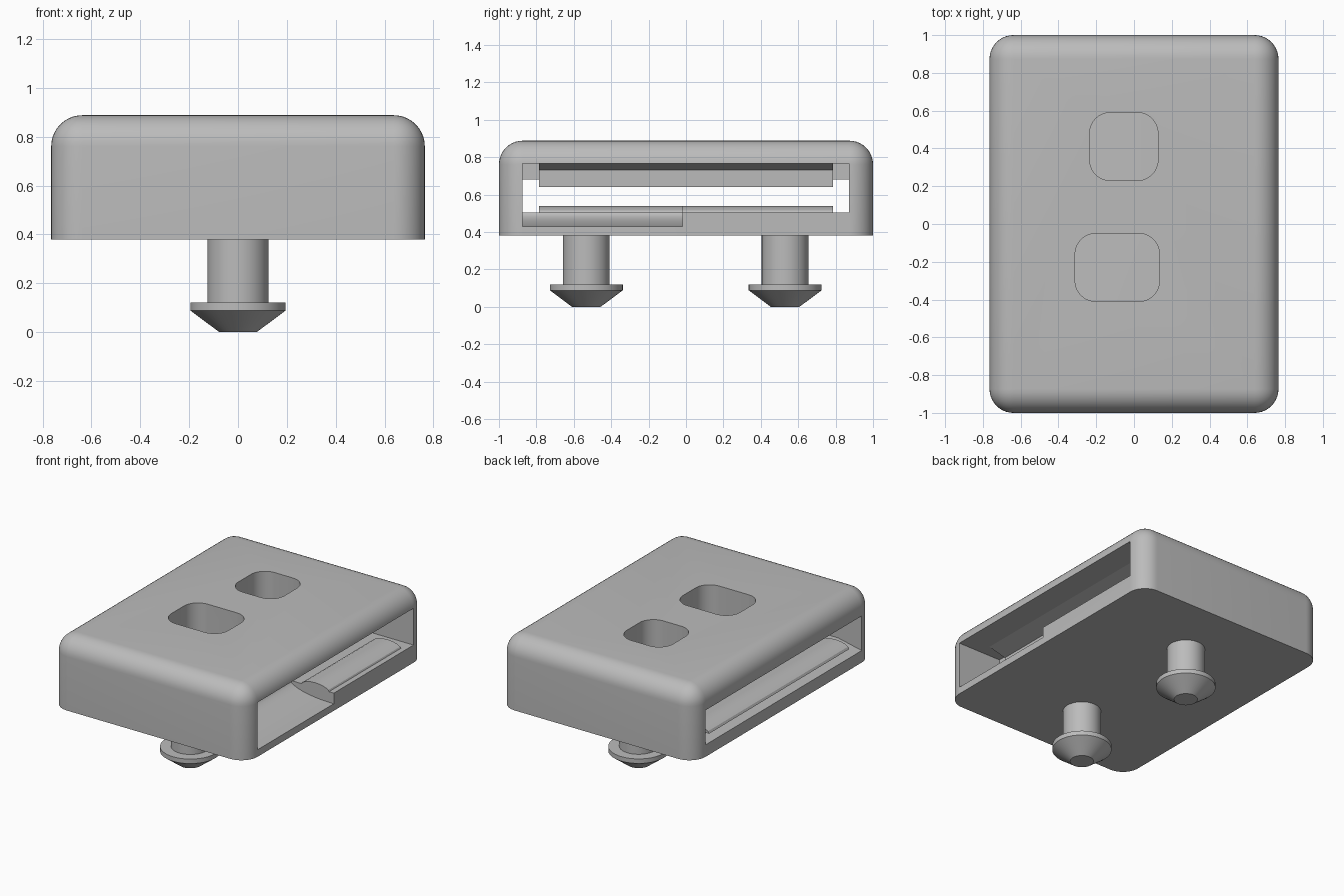
import bpy, bmesh, math
from mathutils import Vector

cube = bpy.data.objects.get("Cube")
if cube:
    bpy.data.objects.remove(cube, do_unlink=True)

grey = bpy.data.materials.new("grey_plastic")
grey.use_nodes = True
GREY = (0.5, 0.5, 0.5, 1)
grey.diffuse_color = GREY
grey.node_tree.nodes["Principled BSDF"].inputs["Base Color"].default_value = GREY


def add_object(name, bm):
    bmesh.ops.recalc_face_normals(bm, faces=bm.faces)
    mesh = bpy.data.meshes.new(name)
    bm.to_mesh(mesh)
    bm.free()
    mesh.materials.append(grey)
    obj = bpy.data.objects.new(name, mesh)
    bpy.context.collection.objects.link(obj)
    return obj


def smooth(obj):
    bpy.ops.object.select_all(action='DESELECT')
    obj.select_set(True)
    bpy.context.view_layer.objects.active = obj
    bpy.ops.object.shade_smooth_by_angle(angle=math.radians(30))


def prism(name, points, direction):
    """Extrude a closed outline along a direction."""
    bm = bmesh.new()
    face = bm.faces.new([bm.verts.new(p) for p in points])
    moved = bmesh.ops.extrude_face_region(bm, geom=[face])["geom"]
    verts = [g for g in moved if isinstance(g, bmesh.types.BMVert)]
    bmesh.ops.translate(bm, verts=verts, vec=Vector(direction))
    return add_object(name, bm)


def side_prism(name, profile, y0, y1):
    """Extrude an x-z profile from y0 to y1."""
    return prism(name, [(x, y0, z) for x, z in profile], (0, y1 - y0, 0))


def rounded_box(name, lo, hi, radius, round_top=False):
    bm = bmesh.new()
    bmesh.ops.create_cube(bm, size=1)
    for v in bm.verts:
        v.co = Vector([hi[i] if v.co[i] > 0 else lo[i] for i in range(3)])
    edges = []
    for e in bm.edges:
        a, b = e.verts
        vertical = abs(a.co.z - b.co.z) > 0.01
        top = min(a.co.z, b.co.z) > hi[2] - 0.01
        if vertical or (round_top and top):
            edges.append(e)
    bmesh.ops.bevel(bm, geom=edges, offset=radius, segments=10,
                    profile=0.5, affect='EDGES')
    return add_object(name, bm)


# Shell with rounded top and corners
shell = rounded_box("shell", (-0.765, -1, 0.38), (0.765, 1, 0.888), 0.127, True)

# Strap channel, flared at the left-hand mouth and stepped at the other
channel = [(0.8, 0.505), (0.8, 0.765), (0.42, 0.765), (0.42, 0.68),
           (-0.58, 0.68), (-0.765, 0.71), (-0.8, 0.71),
           (-0.8, 0.465), (-0.765, 0.465), (-0.58, 0.505)]
# Scooped floor on one half of the mouth
scoop = [(0.8, 0.6), (0.8, 0.43)]
for i in range(9):
    a = math.radians(90 * i / 8)
    scoop.append((0.74 - 0.32 * math.sin(a), 0.515 - 0.085 * math.cos(a)))
scoop.append((0.42, 0.6))

cutters = [
    side_prism("channel_cutter", channel, -0.875, 0.872),
    side_prism("scoop_cutter", scoop, -0.874, -0.02),
    rounded_box("rear_window_cutter", (-0.235, 0.23, 0.6), (0.127, 0.59, 1), 0.11),
    rounded_box("front_window_cutter", (-0.312, -0.41, 0.6), (0.135, -0.05, 1), 0.11),
]
for c in cutters:
    c.hide_render = True
    m = shell.modifiers.new(c.name, 'BOOLEAN')
    m.operation = 'DIFFERENCE'
    m.solver = 'EXACT'
    m.object = c
bpy.context.view_layer.update()
cut = shell.evaluated_get(bpy.context.evaluated_depsgraph_get())
cut_mesh = bpy.data.meshes.new_from_object(cut)
shell.modifiers.clear()
shell.data = cut_mesh
for c in cutters:
    bpy.data.objects.remove(c, do_unlink=True)
smooth(shell)


# Gripping ridges on the channel floor
def ridge(name, x, y0, y1):
    profile = [(x + 0.11 * math.cos(a), 0.5 + 0.04 * math.sin(a))
               for a in [math.pi * i / 8 for i in range(9)]]
    smooth(side_prism(name, profile, y0, y1))


ridge("floor_ridge_left", 0.62, -0.02, 0.785)
ridge("floor_ridge_right", -0.62, -0.785, 0.785)

# Gripping bars under the channel roof
side_prism("roof_bar_left", [(0.6, 0.77), (0.45, 0.73), (0.45, 0.64),
                             (0.28, 0.64), (0.2, 0.69), (0.4, 0.77)], -0.785, 0.785)
side_prism("roof_bar_right", [(-0.55, 0.69), (-0.58, 0.64),
                              (-0.64, 0.64), (-0.68, 0.71)], -0.785, 0.785)

# Snap pegs, turned from one profile
PEG = [(0.077, 0), (0.195, 0.088), (0.195, 0.12), (0.125, 0.12), (0.125, 0.39)]
SIDES = 48
for name, y in (("front_peg", -0.533), ("rear_peg", 0.53)):
    bm = bmesh.new()
    rings = []
    for r, z in PEG:
        rings.append([bm.verts.new((r * math.cos(math.tau * i / SIDES),
                                    y + r * math.sin(math.tau * i / SIDES), z))
                      for i in range(SIDES)])
    for low, high in zip(rings, rings[1:]):
        for i in range(SIDES):
            j = (i + 1) % SIDES
            bm.faces.new((low[i], low[j], high[j], high[i]))
    bm.faces.new(rings[0])
    bm.faces.new(rings[-1])
    smooth(add_object(name, bm))
